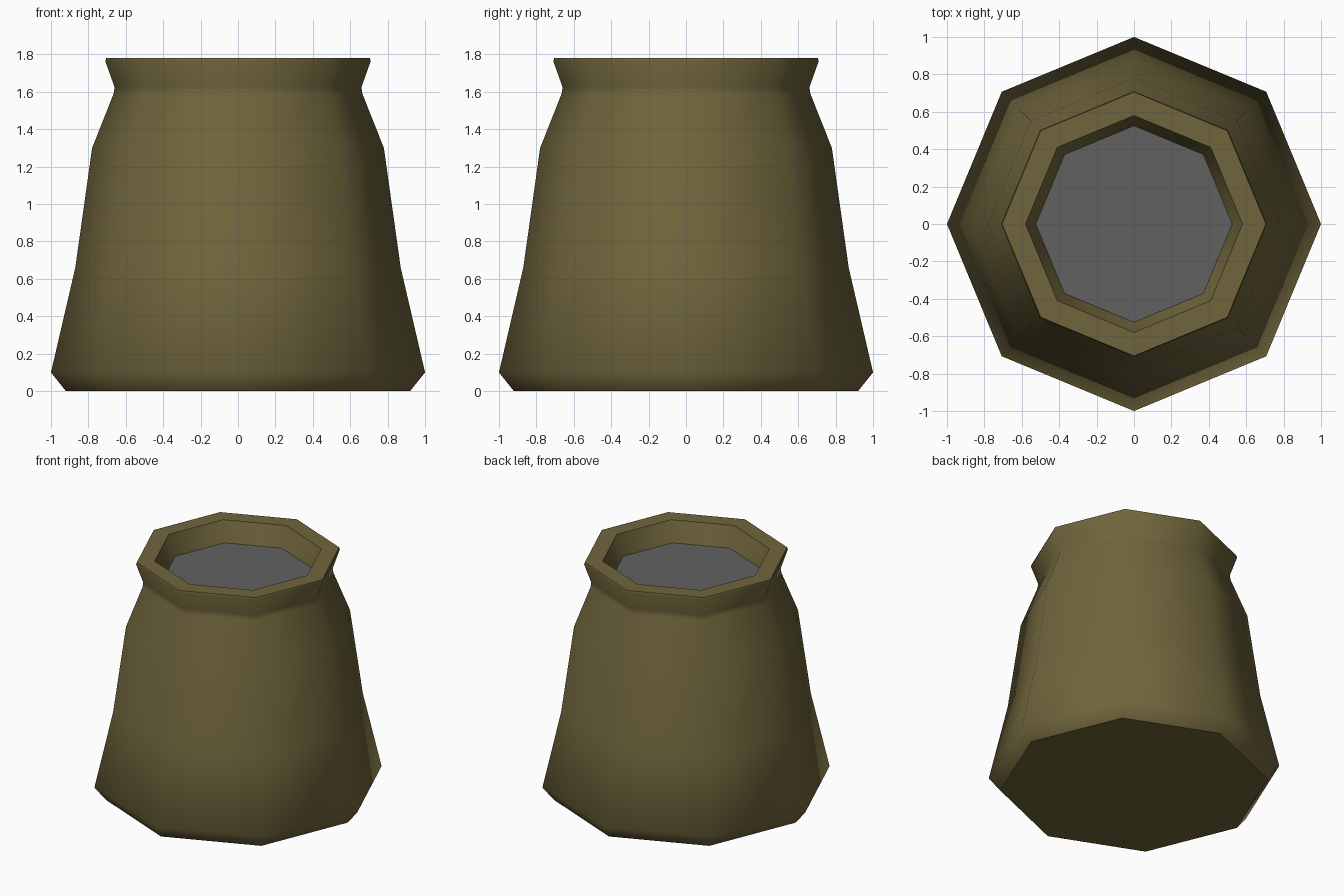
import bpy, bmesh
from math import cos, sin, pi, radians

if "Cube" in bpy.data.objects:
    bpy.data.objects.remove(bpy.data.objects["Cube"])

SIDES = 8


def material(name, rgb):
    m = bpy.data.materials.new(name)
    m.diffuse_color = (*rgb, 1)
    m.use_nodes = True
    m.node_tree.nodes["Principled BSDF"].inputs["Base Color"].default_value = m.diffuse_color
    return m


def lathe(name, profile, cap_start, cap_end, mat, angle=50):
    """Sweep (radius, z) points into eight-sided rings and cap the ends."""
    bm = bmesh.new()
    rings = [[bm.verts.new((r * cos(2 * pi * i / SIDES), r * sin(2 * pi * i / SIDES), z))
              for i in range(SIDES)] for r, z in profile]
    for a, b in zip(rings, rings[1:]):
        for i in range(SIDES):
            j = (i + 1) % SIDES
            bm.faces.new((a[i], a[j], b[j], b[i]))
    if cap_start:
        bm.faces.new(rings[0][::-1])
    if cap_end:
        bm.faces.new(rings[-1])
    mesh = bpy.data.meshes.new(name)
    bm.to_mesh(mesh)
    bm.free()
    mesh.materials.append(mat)
    obj = bpy.data.objects.new(name, mesh)
    bpy.context.collection.objects.link(obj)
    bpy.ops.object.select_all(action='DESELECT')
    obj.select_set(True)
    bpy.context.view_layer.objects.active = obj
    bpy.ops.object.shade_smooth_by_angle(angle=radians(angle))
    return obj


clay = material("olive_clay", (0.16, 0.13, 0.045))
grey = material("dull_grey", (0.12, 0.12, 0.12))

# Pot: base, tapering body, neck, flared rim and inner lip
lathe("pot_body", [(0.92, 0), (1.0, 0.1), (0.87, 0.66), (0.78, 1.3), (0.665, 1.59),
                   (0.66, 1.625), (0.71, 1.765), (0.705, 1.78), (0.58, 1.78), (0.525, 1.63)],
      True, False, clay)

# Contents: flat surface just below the rim
lathe("contents_surface", [(0.525, 1.63)], False, True, grey)
